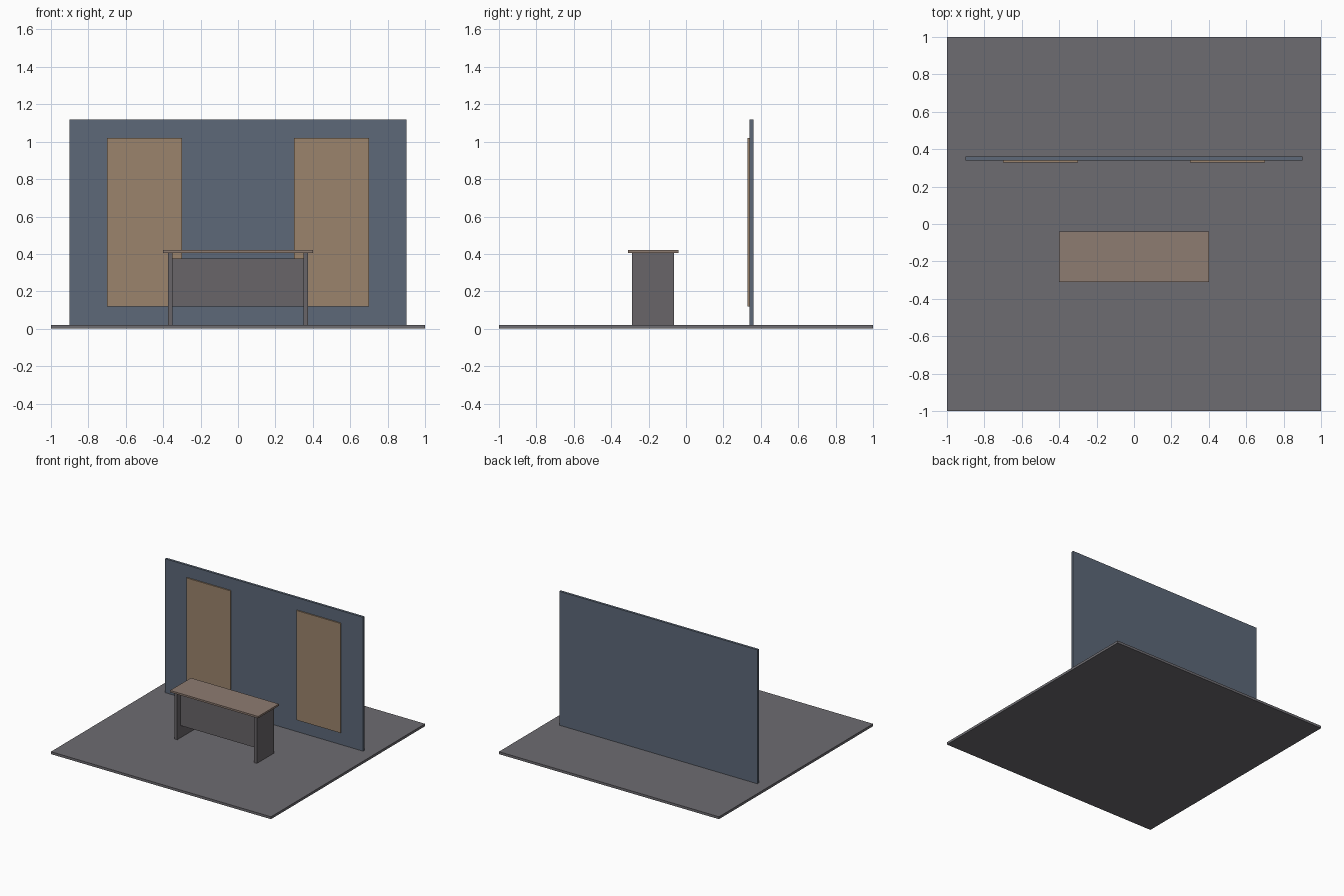
import bpy

if "Cube" in bpy.data.objects:
    bpy.data.objects.remove(bpy.data.objects["Cube"])


def material(name, rgb):
    m = bpy.data.materials.new(name)
    m.diffuse_color = (*rgb, 1)
    m.use_nodes = True
    m.node_tree.nodes["Principled BSDF"].inputs["Base Color"].default_value = m.diffuse_color
    return m


def box(name, x, y, z, mat):
    """Box from (min, max) ranges on each axis."""
    lo, hi = zip(x, y, z)
    bpy.ops.mesh.primitive_cube_add(size=1)
    ob = bpy.context.object
    ob.name = name
    ob.location = [(a + b) / 2 for a, b in zip(lo, hi)]
    ob.scale = [b - a for a, b in zip(lo, hi)]
    bpy.ops.object.transform_apply(location=True, rotation=False, scale=True)
    ob.data.materials.append(mat)
    return ob


slate = material("slate_blue", (0.11, 0.14, 0.19))
tan = material("tan_wood", (0.33, 0.23, 0.15))
brown = material("desk_wood", (0.27, 0.20, 0.165))
floor_grey = material("floor_grey", (0.155, 0.15, 0.165))
dark = material("desk_grey", (0.14, 0.13, 0.14))

# Floor slab and backdrop wall
box("floor", (-1, 1), (-1, 1), (0, 0.02), floor_grey)
box("back_wall", (-0.9, 0.9), (0.34, 0.36), (0.02, 1.12), slate)

# Desk top and front panel
box("desk_top", (-0.4, 0.4), (-0.31, -0.04), (0.405, 0.42), brown)
box("desk_front_panel", (-0.35, 0.35), (-0.245, -0.23), (0.12, 0.375), dark)

# Mirrored pairs: wall panels and desk legs
for side, s in (("left", -1), ("right", 1)):
    box(f"wall_panel_{side}", sorted((s * 0.3, s * 0.7)), (0.33, 0.34), (0.12, 1.02), tan)
    box(f"desk_leg_{side}", sorted((s * 0.35, s * 0.375)), (-0.29, -0.065), (0.02, 0.405), dark)
